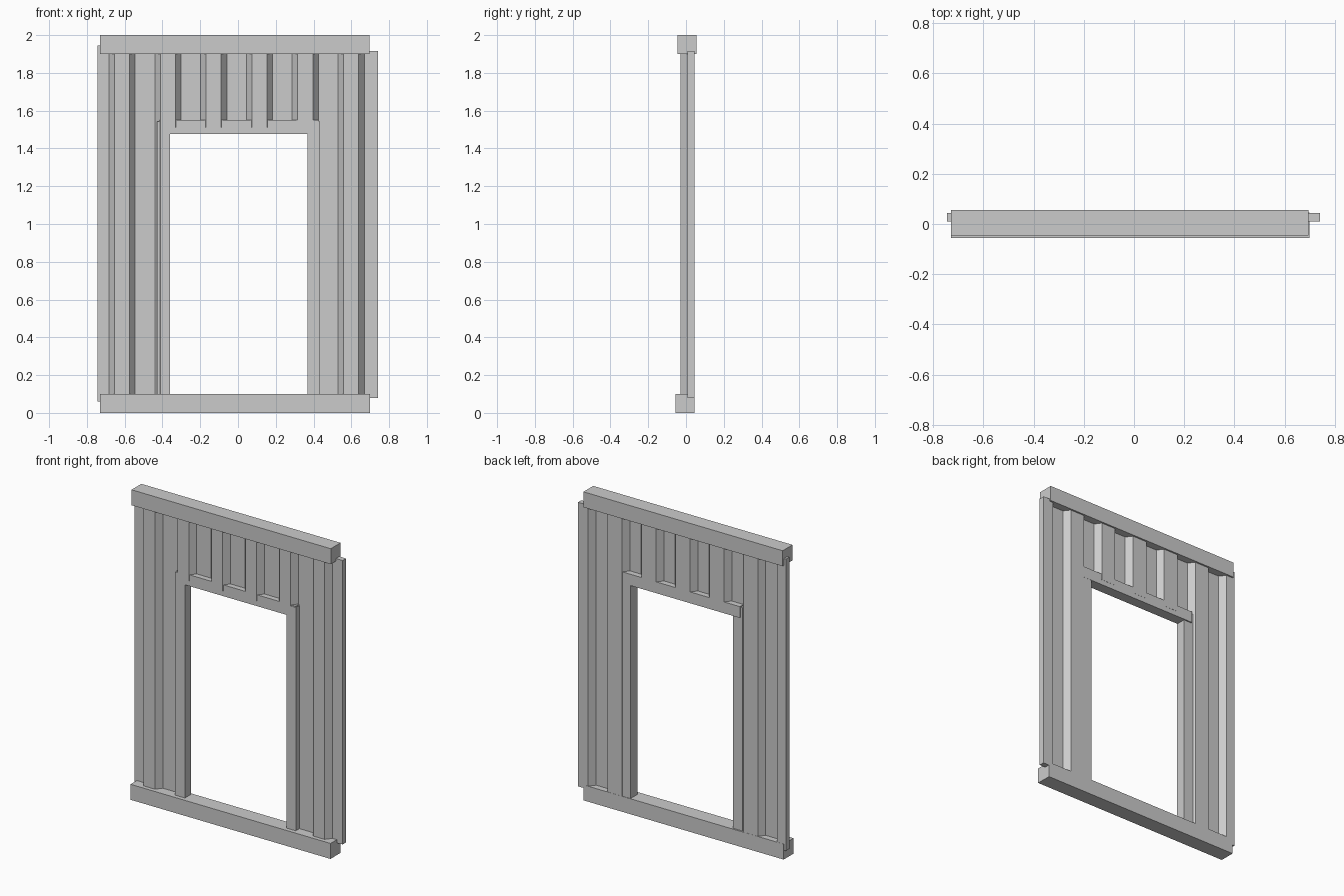
import bpy, bmesh

if "Cube" in bpy.data.objects:
    bpy.data.objects.remove(bpy.data.objects["Cube"])


def box(name, x, y, z):
    """Axis-aligned box from (min, max) pairs."""
    bm = bmesh.new()
    bmesh.ops.create_cube(bm, size=1)
    for v in bm.verts:
        v.co = [r[0] + (c + 0.5) * (r[1] - r[0]) for c, r in zip(v.co, (x, y, z))]
    me = bpy.data.meshes.new(name)
    bm.to_mesh(me)
    bm.free()
    ob = bpy.data.objects.new(name, me)
    bpy.context.collection.objects.link(ob)
    return ob


# Corrugated profile: (x, front y) with alternating back and front flats
BACK, FRONT, THICK = 0.009, -0.029, 0.035
profile = [(-0.745, BACK)]
for i in range(6):
    x = -0.683 + i * 0.2425
    profile += [(x, BACK), (x + 0.029, FRONT), (x + 0.109, FRONT), (x + 0.139, BACK)]
profile.append((0.742, BACK))


def front_y(x):
    for (xa, ya), (xb, yb) in zip(profile, profile[1:]):
        if xa <= x <= xb:
            return ya + (yb - ya) * (x - xa) / (xb - xa)


def sheet(name, x0, x1, bottom, top):
    """Closed corrugated slab between x0 and x1; bottom/top give z from x."""
    pts = [(x0, front_y(x0))] + [p for p in profile if x0 < p[0] < x1] + [(x1, front_y(x1))]
    bm = bmesh.new()
    rings = [[bm.verts.new(c) for c in ((x, y, bottom(x)), (x, y + THICK, bottom(x)),
                                        (x, y + THICK, top(x)), (x, y, top(x)))]
             for x, y in pts]
    for a, b in zip(rings, rings[1:]):
        for k in range(4):
            bm.faces.new((a[k], a[(k + 1) % 4], b[(k + 1) % 4], b[k]))
    bm.faces.new(rings[0])
    bm.faces.new(rings[-1][::-1])
    bmesh.ops.recalc_face_normals(bm, faces=bm.faces)
    me = bpy.data.meshes.new(name)
    bm.to_mesh(me)
    bm.free()
    bpy.context.collection.objects.link(bpy.data.objects.new(name, me))


# Slightly tapered upper and lower edges of the sheet
def low(x):
    return 0.07 + 0.0135 * x


def high(x):
    return 1.93 - 0.02 * x


# Sheet panels around the doorway
sheet("left_panel", -0.745, -0.41, low, high)
sheet("right_panel", 0.41, 0.742, low, high)
sheet("upper_panel", -0.41, 0.41, lambda x: 1.51, high)

# Top and bottom beams
box("top_beam", (-0.73, 0.695), (-0.045, 0.055), (1.90, 2.0))
box("bottom_beam", (-0.73, 0.70), (-0.055, 0.045), (0.0, 0.10))

# Door frame
box("left_jamb", (-0.43, -0.36), (-0.028, 0.035), (0.05, 1.543))
box("right_jamb", (0.367, 0.433), (-0.028, 0.042), (0.05, 1.543))
box("door_header", (-0.415, 0.43), (-0.026, 0.043), (1.477, 1.55))
